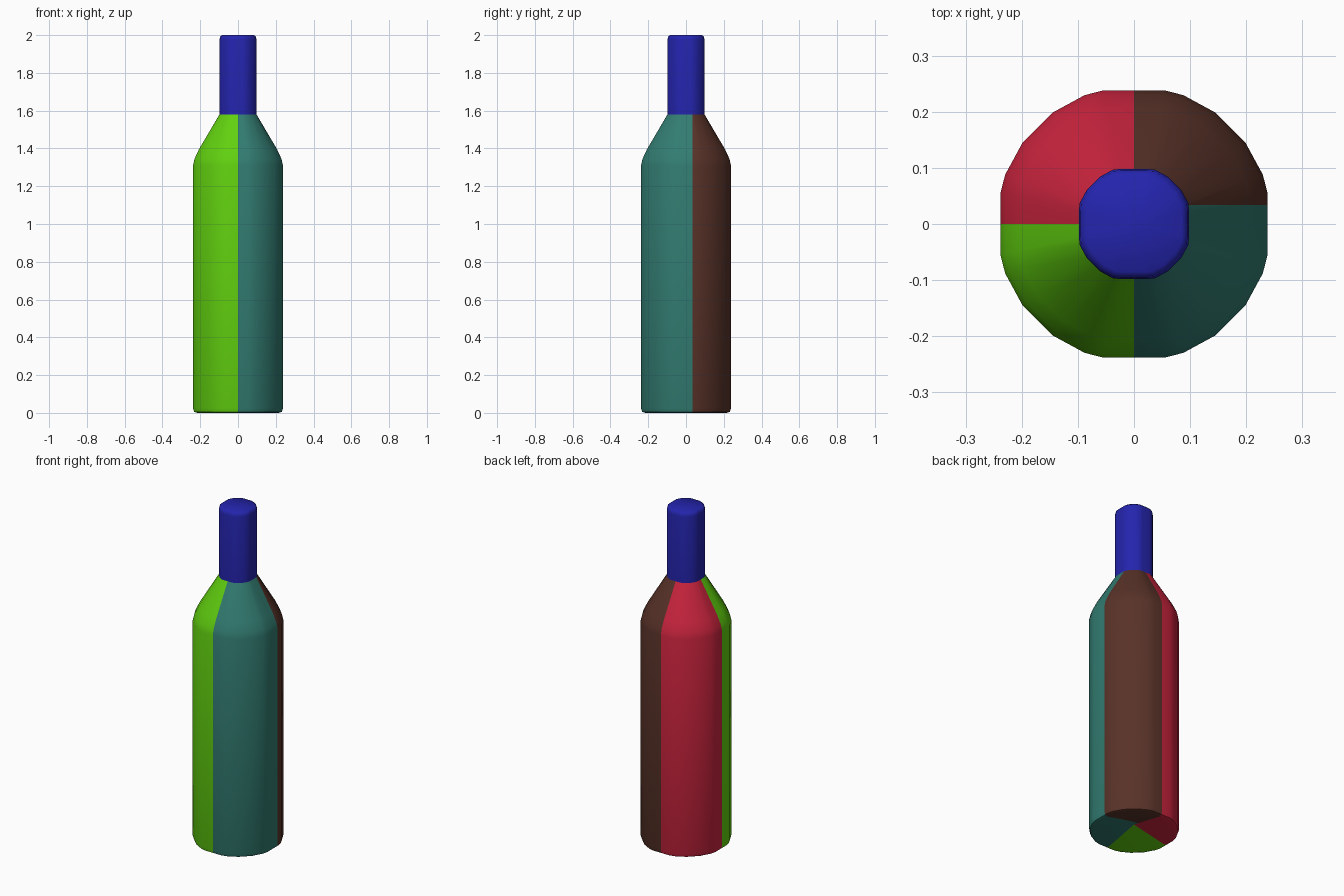
import bpy, bmesh, math

cube = bpy.data.objects.get("Cube")
if cube:
    bpy.data.objects.remove(cube, do_unlink=True)


def linear(c):
    c /= 255
    return c / 12.92 if c <= 0.04045 else ((c + 0.055) / 1.055) ** 2.4


def material(name, *rgb):
    m = bpy.data.materials.new(name)
    m.use_nodes = True
    col = [linear(c) for c in rgb] + [1.0]
    m.diffuse_color = col
    m.node_tree.nodes["Principled BSDF"].inputs["Base Color"].default_value = col
    return m


green = material("green", 97, 208, 15)
teal = material("teal", 50, 124, 113)
brown = material("brown", 88, 50, 40)
red = material("red", 203, 36, 62)
blue = material("blue", 36, 36, 174)

# Rounded cross-section with a flat on each of the four sides
ANGLES = [math.radians(q * 90 + a) for q in range(4) for a in (0, 13, 21, 36, 54, 69, 77)]


def ring(bm, w, z, k):
    clamp = lambda v: max(-w, min(w, v))
    return [bm.verts.new((clamp(w * k * math.cos(a)), clamp(w * k * math.sin(a)), z))
            for a in ANGLES]


def loft(bm, profile, k):
    """Skin rings of (half width, height); k is corner radius / half width."""
    rings = [ring(bm, w, z, k[0] + (k[1] - k[0]) * (w < 0.11)) for w, z in profile]
    n = len(ANGLES)
    for lo, hi in zip(rings, rings[1:]):
        for i in range(n):
            j = (i + 1) % n
            bm.faces.new((lo[i], lo[j], hi[j], hi[i]))
    return rings


def cap(bm, loop, z):
    c = bm.verts.new((0, 0, z))
    for i, v in enumerate(loop):
        bm.faces.new((v, loop[(i + 1) % len(loop)], c))


def finish(bm, name, mats, angle):
    bmesh.ops.recalc_face_normals(bm, faces=bm.faces)
    me = bpy.data.meshes.new(name)
    bm.to_mesh(me)
    bm.free()
    for m in mats:
        me.materials.append(m)
    ob = bpy.data.objects.new(name, me)
    bpy.context.collection.objects.link(ob)
    bpy.ops.object.select_all(action='DESELECT')
    ob.select_set(True)
    bpy.context.view_layer.objects.active = ob
    bpy.ops.object.shade_smooth_by_angle(angle=math.radians(angle))


# Bottle body: rounded foot, straight wall, sloping shoulder, hollow base
bm = bmesh.new()
rings = loft(bm, [(0.215, 0), (0.232, 0.006), (0.238, 0.025), (0.238, 1.31),
                  (0.23, 1.345), (0.207, 1.395), (0.098, 1.58)], (1.033, 1.06))
cap(bm, rings[0], 0.045)

# Cut the offset colour seam on the +x side, then colour each quarter
SEAM = 0.034
side = [f for f in bm.faces if f.calc_center_median().x > 0]
geom = side + list({e for f in side for e in f.edges}) + list({v for f in side for v in f.verts})
bmesh.ops.bisect_plane(bm, geom=geom, plane_co=(0, SEAM, 0), plane_no=(0, 1, 0))
for f in bm.faces:
    c = f.calc_center_median()
    if c.x < 0:
        f.material_index = 0 if c.y < 0 else 3
    else:
        f.material_index = 1 if c.y < SEAM else 2
finish(bm, "bottle_body", [green, teal, brown, red], 40)

# Neck with a rounded closed top
bm = bmesh.new()
rings = loft(bm, [(0.098, 1.58), (0.098, 1.975), (0.095, 1.991), (0.085, 2.0)], (1.06, 1.06))
cap(bm, rings[-1], 2.0)
finish(bm, "bottle_neck", [blue], 50)
